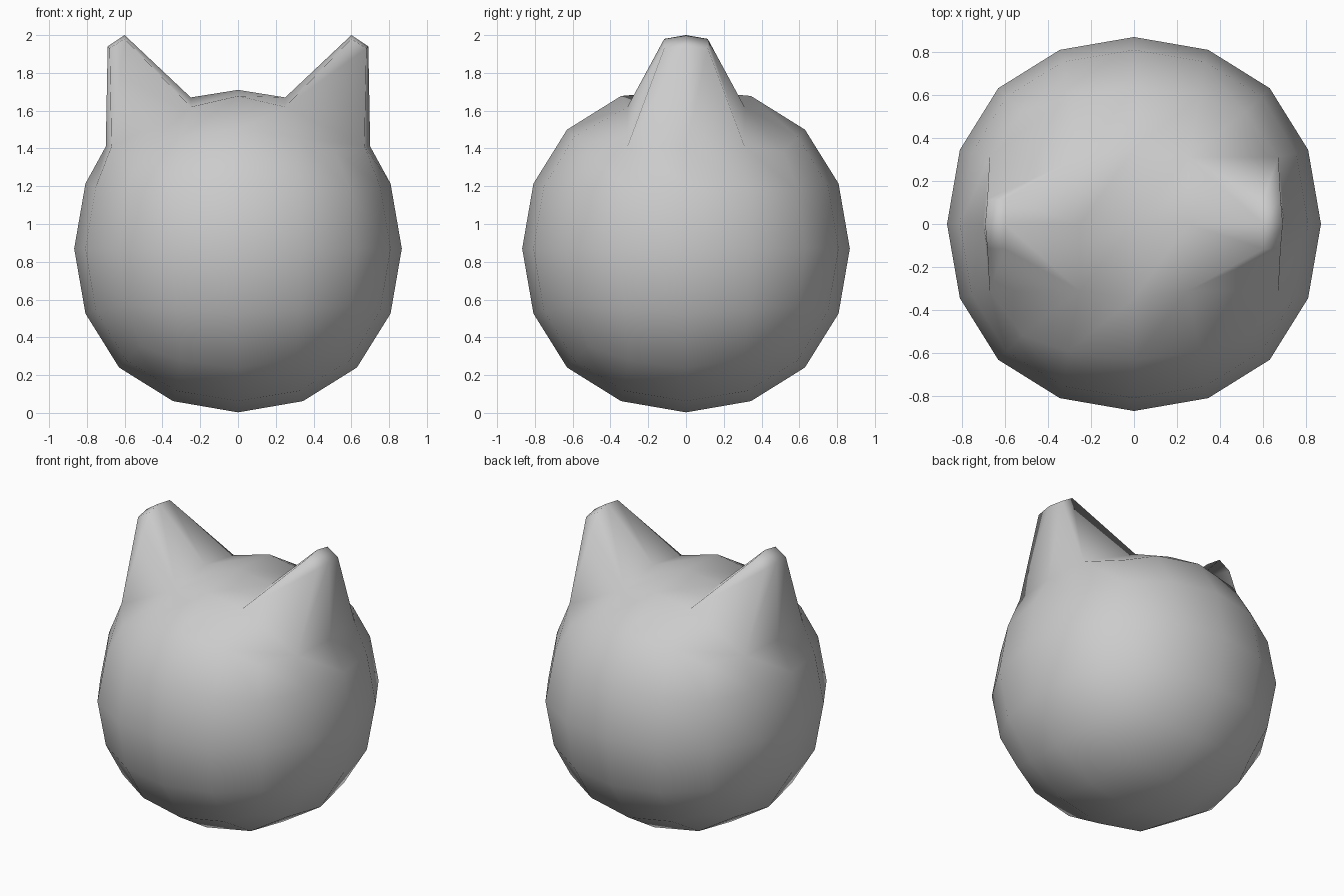
import bpy, bmesh
from mathutils import Vector

if "Cube" in bpy.data.objects:
    bpy.data.objects.remove(bpy.data.objects["Cube"])

# Round head: a cube rounded by two levels of subdivision
bpy.ops.mesh.primitive_cube_add(size=2.066, location=(0, 0, 0))
head = bpy.context.object
head.name = "eared_ball"
sub = head.modifiers.new("round", 'SUBSURF')
sub.levels = 2
bpy.ops.object.modifier_apply(modifier="round")

bm = bmesh.new()
bm.from_mesh(head.data)
for v in bm.verts:
    v.co.z += 0.87


def nearest(verts, p):
    return min(verts, key=lambda v: (v.co - Vector(p)).length)


# Ears: (place on ball, moved ear base, ear tip), right side, y >= 0
ring = [((.34, 0, 1.68), (.25, 0, 1.67), (.60, 0, 2.00)),
        ((.34, .34, 1.62), (.25, .31, 1.62), (.60, .115, 1.98)),
        ((.63, 0, 1.50), (.70, 0, 1.41), (.69, 0, 1.94)),
        ((.59, .33, 1.46), (.67, .31, 1.41), (.68, .115, 1.93))]


def ear(side):
    moves = []
    for s in (1, -1):
        for src, base, tip in ring:
            if s < 0 and src[1] == 0:
                continue
            sgn = Vector((side, s, 1))
            moves.append((nearest(bm.verts, sgn * Vector(src)),
                          sgn * Vector(base), sgn * Vector(tip)))
    chosen = {m[0] for m in moves}
    faces = [f for f in bm.faces if all(v in chosen for v in f.verts)]
    for v, base, tip in moves:
        v.co = base
    out = bmesh.ops.extrude_face_region(bm, geom=faces)["geom"]
    bmesh.ops.delete(bm, geom=[f for f in faces if f.is_valid], context='FACES_ONLY')
    new = [g for g in out if isinstance(g, bmesh.types.BMVert)]
    pairs = [(nearest(new, base), tip) for v, base, tip in moves]
    for v, tip in pairs:
        v.co = tip


ear(1)
ear(-1)

# Slightly flattened crown between the ears
nearest(bm.verts, (0, 0, 1.737)).co.z = 1.71

bmesh.ops.recalc_face_normals(bm, faces=bm.faces)
bm.to_mesh(head.data)
bm.free()
head.data.shade_smooth()
